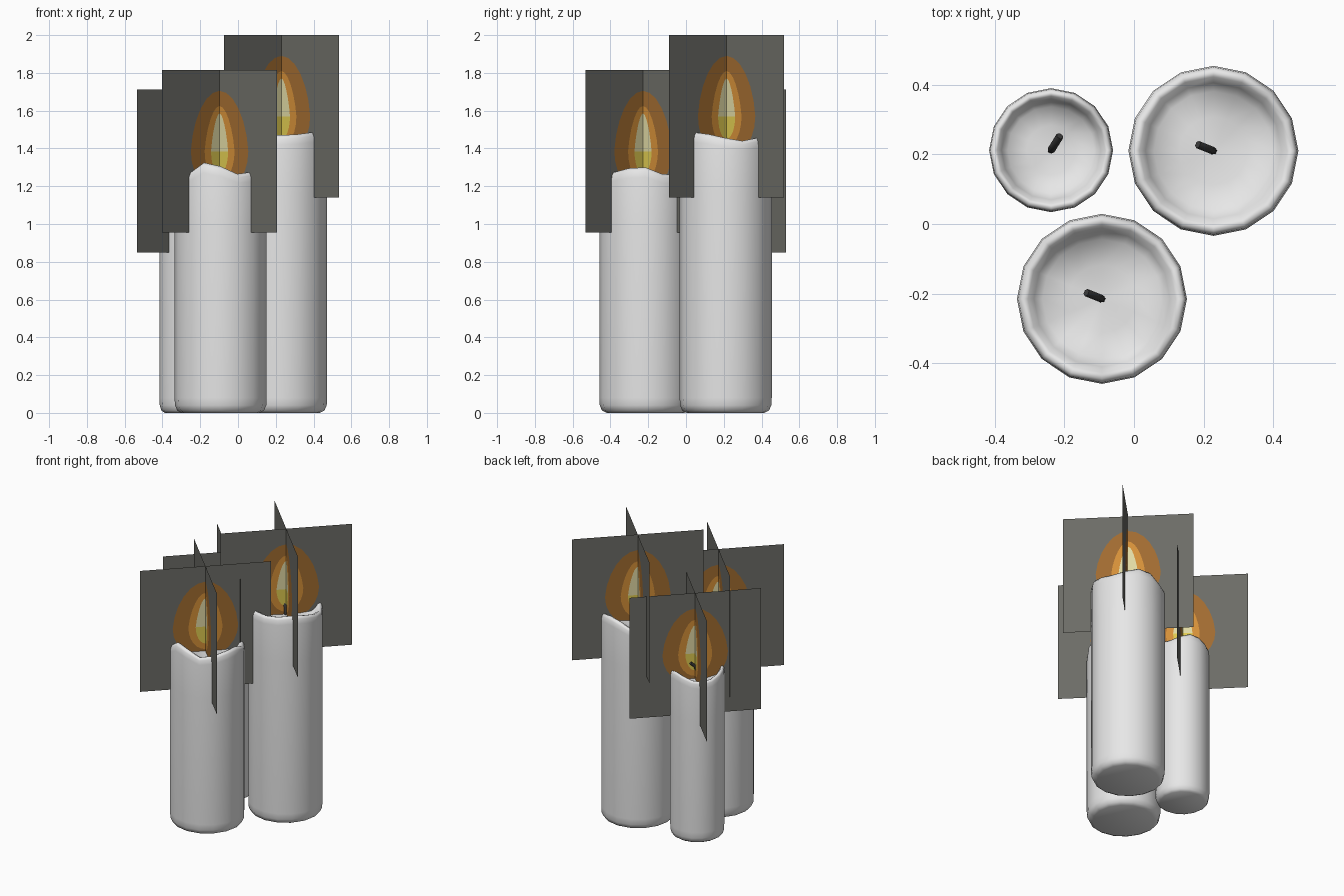
import bpy, bmesh, math

if "Cube" in bpy.data.objects:
    bpy.data.objects.remove(bpy.data.objects["Cube"])

def material(name, srgb):
    m = bpy.data.materials.new(name)
    lin = [((c / 255 + 0.055) / 1.055) ** 2.4 for c in srgb]
    m.diffuse_color = (*lin, 1)
    m.use_nodes = True
    m.node_tree.nodes["Principled BSDF"].inputs["Base Color"].default_value = m.diffuse_color
    return m

WAX = material("white_wax", (231, 231, 231))
WICK = material("charred_wick", (60, 60, 60))
FLAME = [material("smoky_card", (108, 108, 102)),
         material("brown_glow", (160, 107, 48)),
         material("orange_flame", (212, 143, 56)),
         material("cream_flame", (224, 217, 164)),
         material("yellow_flame", (222, 202, 80))]

def add_object(name, bm, mats, smooth):
    me = bpy.data.meshes.new(name)
    for f in bm.faces:
        f.smooth = smooth
    bm.to_mesh(me)
    bm.free()
    for m in mats:
        me.materials.append(m)
    ob = bpy.data.objects.new(name, me)
    bpy.context.collection.objects.link(ob)
    return ob

def bridge(bm, a, b, mat=0):
    n = len(a)
    for i in range(n):
        f = bm.faces.new((a[i], a[(i + 1) % n], b[(i + 1) % n], b[i]))
        f.material_index = mat

# Wax body: a 16-sided lathe with a wavy rim and a melted bowl on top
def wax_body(name, x, y, r, rim):
    n = len(rim)
    mean = sum(rim) / n
    # radius factor, height, share of the rim's waviness
    profile = [(0.84, 0.0, 0), (0.94, 0.012, 0), (0.99, 0.04, 0), (1.0, 0.08, 0),
               (1.0, mean - 0.3, 0), (1.0, mean - 0.05, 0.9), (0.985, mean - 0.018, 1),
               (0.94, mean, 1), (0.87, mean - 0.006, 1), (0.80, mean - 0.035, 0.9),
               (0.70, mean - 0.058, 0.5), (0.40, mean - 0.07, 0.1)]
    bm = bmesh.new()
    rings = []
    for k, z, w in profile:
        rings.append([bm.verts.new((x + r * k * math.cos(i * math.tau / n),
                                    y + r * k * math.sin(i * math.tau / n),
                                    z + w * (rim[i] - mean))) for i in range(n)])
    for a, b in zip(rings, rings[1:]):
        bridge(bm, a, b)
    bm.faces.new(rings[0][::-1])
    mid = bm.verts.new((x, y, mean - 0.072))
    for i in range(n):
        bm.faces.new((rings[-1][i], rings[-1][(i + 1) % n], mid))
    add_object(name, bm, [WAX], True)
    return mean

# Wick: short bent tube leaning to one side
def wick(name, x, y, z, dx, dy):
    cu = bpy.data.curves.new(name, 'CURVE')
    cu.dimensions = '3D'
    cu.bevel_depth = 0.011
    cu.bevel_resolution = 1
    cu.use_fill_caps = True
    sp = cu.splines.new('POLY')
    pts = [(0, -0.09), (0.05, -0.02), (0.35, 0.02), (0.9, 0.045)]
    sp.points.add(len(pts) - 1)
    for p, (k, h) in zip(sp.points, pts):
        p.co = (x + k * dx, y + k * dy, z + h, 1)
    cu.materials.append(WICK)
    bpy.context.collection.objects.link(bpy.data.objects.new(name, cu))

# Flame card: square sheet with nested flame outlines cut into it
def flame_card(name, x, y, z, angle):
    n, half = 24, 0.431
    ang = [i * math.tau / n for i in range(n)]
    ca, sa = math.cos(angle), math.sin(angle)
    bm = bmesh.new()

    def ring(points):
        return [bm.verts.new((x + u * ca, y + u * sa, z + v)) for u, v in points]

    def outline(width, top, bottom, taper):
        pts = []
        for t in ang:
            c, s = math.cos(t), math.sin(t)
            pts.append((width * c * (1 - taper * max(s, 0)), s * (top if s > 0 else bottom)))
        return ring(pts)

    square = []
    for t in ang:
        k = half / max(abs(math.cos(t)), abs(math.sin(t)))
        square.append((k * math.cos(t), k * math.sin(t)))
    rings = [ring(square), outline(0.215, 0.32, 0.22, 0.1),
             outline(0.112, 0.24, 0.16, 0.2), outline(0.064, 0.20, 0.12, 0.3)]
    for i in range(3):
        bridge(bm, rings[i], rings[i + 1], i)
    core, h = rings[-1], n // 2
    bm.faces.new(core[:h + 1]).material_index = 3
    bm.faces.new(core[h:] + core[:1]).material_index = 4
    add_object(name, bm, FLAME, False)

# name, wax centre, radius, rim heights from +x round, card centre, wick lean
CANDLES = [
    ("front", (-0.092, -0.215), 0.244,
     [1.30, 1.265, 1.26, 1.27, 1.30, 1.31, 1.28, 1.26,
      1.28, 1.265, 1.27, 1.325, 1.305, 1.265, 1.275, 1.295],
     (-0.0975, -0.2275, 1.385), (-0.05, 0.02)),
    ("right", (0.228, 0.21), 0.244,
     [1.455, 1.44, 1.455, 1.48, 1.47, 1.43, 1.43, 1.46,
      1.48, 1.485, 1.47, 1.47, 1.47, 1.475, 1.485, 1.475],
     (0.23, 0.215, 1.57), (-0.05, 0.02)),
    ("left", (-0.238, 0.212), 0.178,
     [1.16, 1.15, 1.17, 1.19, 1.18, 1.16, 1.15, 1.16,
      1.18, 1.19, 1.18, 1.17, 1.18, 1.19, 1.18, 1.17],
     (-0.23, 0.225, 1.28), (0.028, 0.045)),
]
for name, (cx, cy), r, rim, card, lean in CANDLES:
    top = wax_body(name + "_candle_wax", cx, cy, r, rim)
    wick(name + "_candle_wick", cx, cy, top, *lean)
    for i, a in enumerate((math.pi / 4, -math.pi / 4)):
        flame_card(f"{name}_flame_card_{i + 1}", *card, a)
